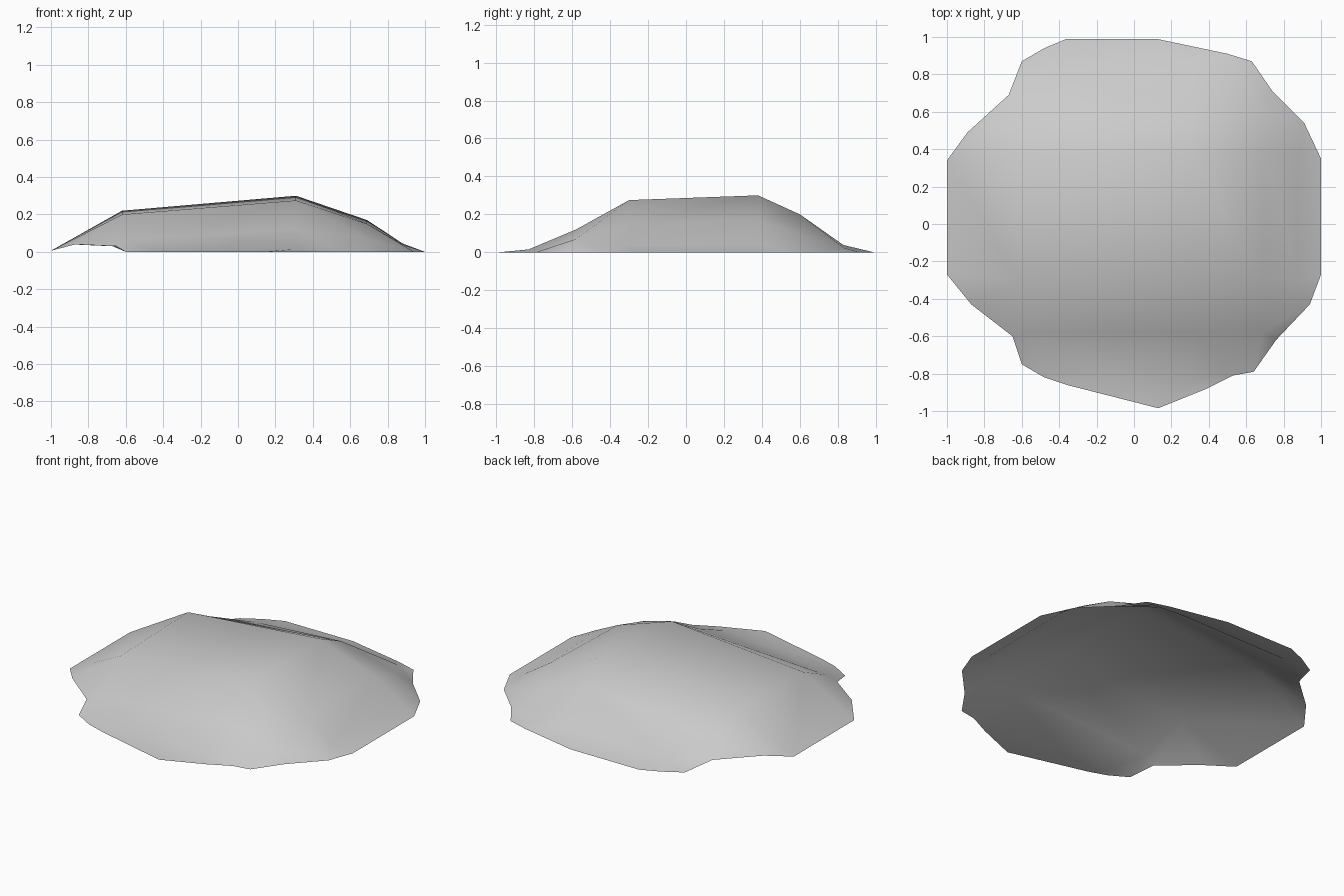
import bpy
from mathutils import Vector
from mathutils.geometry import delaunay_2d_cdt

cube = bpy.data.objects.get("Cube")
if cube:
    bpy.data.objects.remove(cube, do_unlink=True)

# Rim of the mound: flat on the ground apart from lifts on two corners
rim = [
    (-1, .34), (-.89, .49), (-.67, .69), (-.6, .87), (-.48, .94), (-.36, .99),
    (.12, .99), (.5, .91), (.63, .87), (.74, .71), (.91, .54), (1, .35),
    (1, -.27), (.94, -.43), (.76, -.62), (.64, -.79), (.53, -.81), (.39, -.88),
    (.13, -.985), (-.36, -.86), (-.48, -.82), (-.6, -.75), (-.65, -.6),
    (-.87, -.43), (-1, -.27)]
lifts = {-.89: .04, -.87: .04, -.67: .03, -.65: .03, -1: .006}
rim = [(x, y, lifts.get(x, 0)) for x, y in reversed(rim)]

# Rows of the raised surface, front to back: depth, then (x, height) pairs
rows = [
    (-.83, [(.31, .015)]),
    (-.79, [(-.46, .01), (-.1, .015)]),
    (-.58, [(-.58, .065), (.31, .12), (.69, .07)]),
    (-.3, [(-.62, .2), (.31, .275), (.69, .15), (.88, .04)]),
    (.38, [(-.62, .22), (.31, .3), (.69, .17), (.88, .045)]),
    (.6, [(-.62, .11), (.31, .2), (.69, .1)]),
    (.83, [(-.45, .03), (.31, .038), (.55, .025)])]

points = list(rim)
count = len(rim)
edges = [(i, (i + 1) % count) for i in range(count)]
for y, row in rows:
    for k, (x, z) in enumerate(row):
        if k:
            edges.append((len(points) - 1, len(points)))
        points.append((x, y, z))

# Triangulate the shell inside the rim
flat = [Vector(p[:2]) for p in points]
verts, _, faces, source, _, _ = delaunay_2d_cdt(flat, edges, [], 1, 1e-5)
coords = [(v.x, v.y, points[s[0]][2]) for v, s in zip(verts, source)]

mesh = bpy.data.meshes.new("mound")
mesh.from_pydata(coords, [], faces)
mesh.update()
for face in mesh.polygons:
    face.use_smooth = True
mound = bpy.data.objects.new("mound", mesh)
bpy.context.collection.objects.link(mound)

# Plain grey surface
grey = bpy.data.materials.new("light grey")
grey.use_nodes = True
colour = (.6, .6, .6, 1)
grey.diffuse_color = colour
grey.node_tree.nodes["Principled BSDF"].inputs["Base Color"].default_value = colour
mesh.materials.append(grey)
